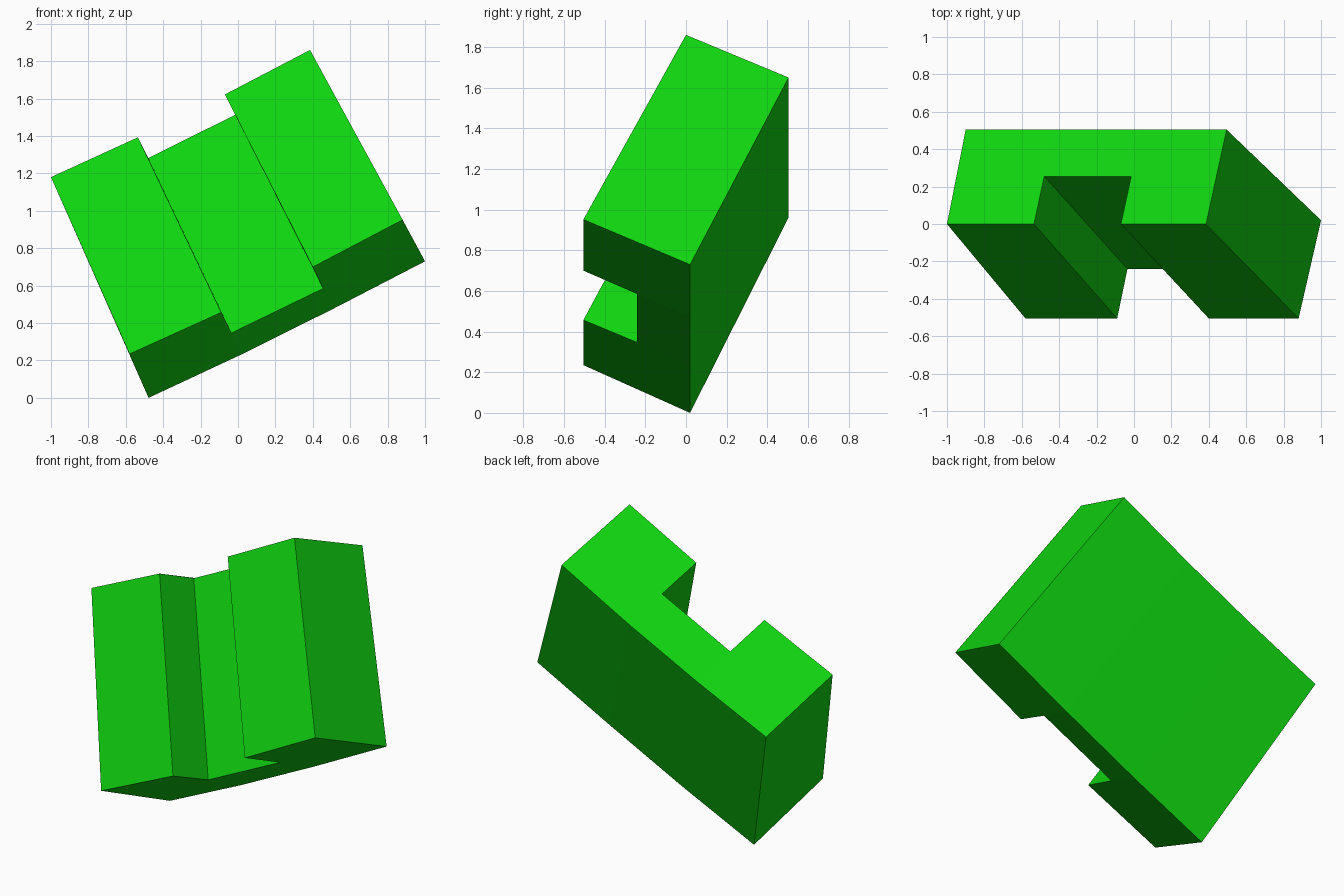
import bpy
import bmesh

cube = bpy.data.objects.get("Cube")
if cube:
    bpy.data.objects.remove(cube, do_unlink=True)

# Single green material
green = bpy.data.materials.new("bright green")
green.use_nodes = True
colour = (0.005, 0.66, 0.005, 1.0)
green.diffuse_color = colour
green.node_tree.nodes["Principled BSDF"].inputs["Base Color"].default_value = colour

# U-shaped end sections: left arm, notch, right arm, then the back edge
upper = [(-1.0, 0.0, 1.18), (-0.535, 0.0, 1.393), (-0.48, 0.255, 1.282),
         (-0.015, 0.255, 1.513), (-0.07, 0.0, 1.622), (0.385, 0.0, 1.86),
         (0.495, 0.505, 1.65), (0.035, 0.505, 1.406), (-0.43, 0.505, 1.177),
         (-0.90, 0.505, 0.962)]
lower = [(-0.58, -0.505, 0.235), (-0.09, -0.505, 0.457), (-0.035, -0.24, 0.347),
         (0.455, -0.24, 0.585), (0.40, -0.505, 0.70), (0.88, -0.505, 0.952),
         (1.0, 0.02, 0.73), (0.505, 0.02, 0.474), (0.01, 0.02, 0.228),
         (-0.478, 0.02, 0.0)]

# Each end is split into left arm, bridge and right arm
CAP_PARTS = [(0, 1, 2, 8, 9), (2, 3, 7, 8), (3, 4, 5, 6, 7)]

bm = bmesh.new()
rings = [[bm.verts.new(p) for p in ring] for ring in (lower, upper)]
for ring in rings:
    for part in CAP_PARTS:
        bm.faces.new([ring[i] for i in part])

# Walls joining the two ends
n = len(lower)
for i in range(n):
    j = (i + 1) % n
    bm.faces.new((rings[0][i], rings[0][j], rings[1][j], rings[1][i]))
bmesh.ops.recalc_face_normals(bm, faces=bm.faces)

mesh = bpy.data.meshes.new("tilted_channel_block")
bm.to_mesh(mesh)
bm.free()
mesh.materials.append(green)
block = bpy.data.objects.new("tilted_channel_block", mesh)
bpy.context.collection.objects.link(block)
